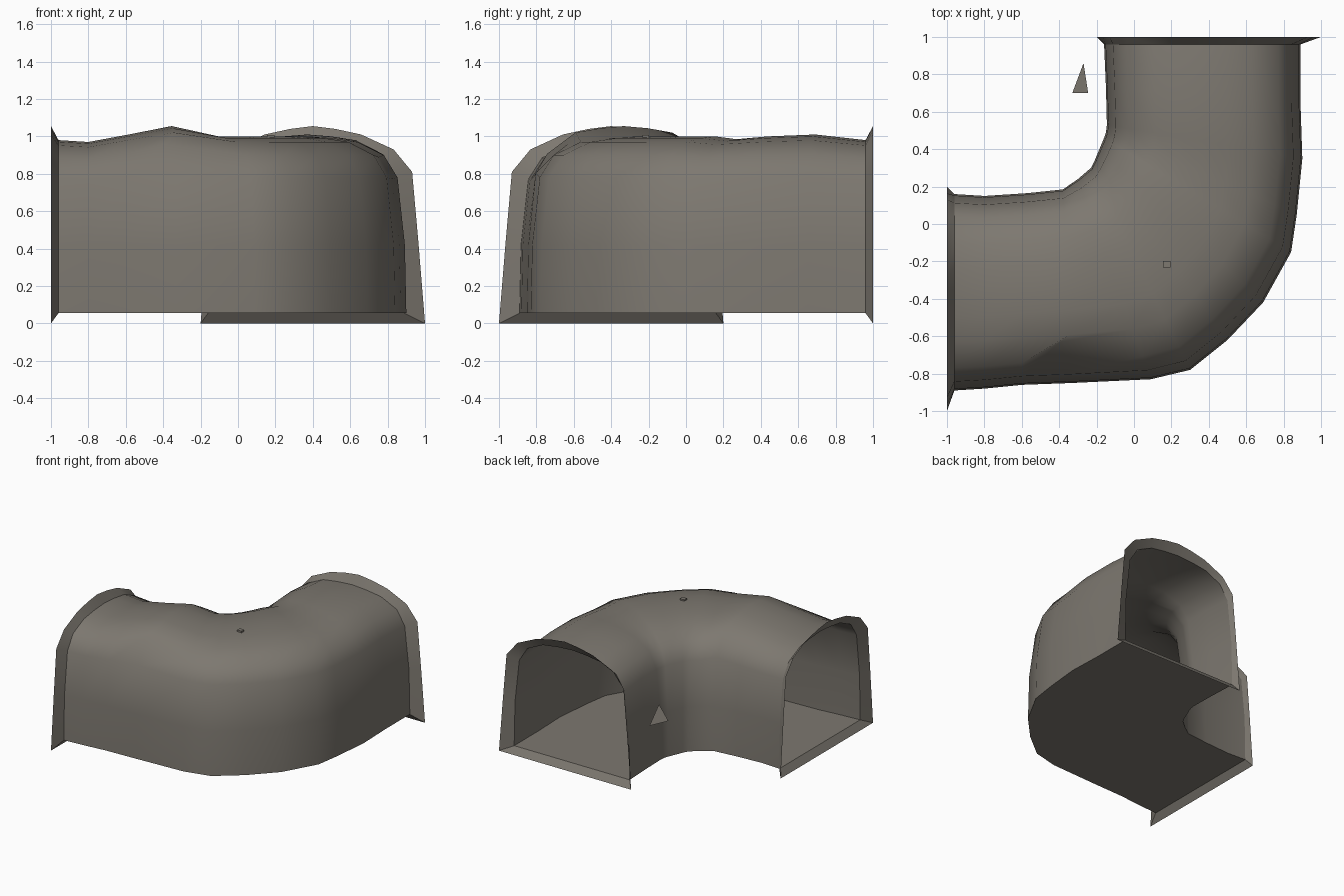
import bpy, math

if "Cube" in bpy.data.objects:
    bpy.data.objects.remove(bpy.data.objects["Cube"])

rock = bpy.data.materials.new("grey_brown_rock")
rock.diffuse_color = (0.205, 0.188, 0.162, 1)
rock.use_nodes = True
rock.node_tree.nodes["Principled BSDF"].inputs["Base Color"].default_value = rock.diffuse_color


def make(name, verts, faces, smooth=False):
    me = bpy.data.meshes.new(name)
    me.from_pydata(verts, [], faces)
    me.validate()
    me.materials.append(rock)
    ob = bpy.data.objects.new(name, me)
    bpy.context.collection.objects.link(ob)
    if smooth:
        bpy.ops.object.select_all(action='DESELECT')
        ob.select_set(True)
        bpy.context.view_layer.objects.active = ob
        bpy.ops.object.shade_smooth_by_angle(angle=math.radians(40))
    return ob


def section(inner, outer, half):
    """Arch between two floor points; half = (lateral fraction, z) from wall foot to crown."""
    arch = [(-u, z) for u, z in half] + [(u, z) for u, z in reversed(half[:-1])]
    cx, cy = (inner[0] + outer[0]) / 2, (inner[1] + outer[1]) / 2
    dx, dy = (outer[0] - inner[0]) / 2, (outer[1] - inner[1]) / 2
    return [(cx + dx * u, cy + dy * u, z) for u, z in arch]


def loft(rings):
    """Quads joining successive arches, normals outward."""
    n = len(rings[0])
    faces = [(a * n + i, a * n + i + 1, (a + 1) * n + i + 1, (a + 1) * n + i)
             for a in range(len(rings) - 1) for i in range(n - 1)]
    return [p for r in rings for p in r], [f[::-1] for f in faces]


# Bend stations: inner floor point, outer floor point, crown height
stations = [
    ((-.96, .16), (-.96, -.89), .98), ((-.80, .15), (-.80, -.88), .97),
    ((-.57, .165), (-.60, -.86), 1.01), ((-.38, .185), (-.33, -.85), 1.055),
    ((-.30, .24), (.09, -.83), 1.0), ((-.23, .30), (.30, -.78), 1.0),
    ((-.21, .34), (.50, -.62), 1.0), ((-.185, .40), (.69, -.42), 1.0),
    ((-.16, .46), (.84, -.15), 1.0), ((-.15, .49), (.87, .05), .985),
    ((-.145, .53), (.90, .35), 1.0), ((-.15, .73), (.89, .65), 1.01),
    ((-.16, .96), (.89, .96), .98)]
half = [(1, .055), (.985, .42), (.91, .78), (.77, .90), (.5, .97), (.25, .99), (0, 1)]
rings = []
for inner, outer, top in stations:
    h = [(u, z if z < .5 else z * (1 + (top - 1) * (z - .5) / .5)) for u, z in half]
    rings.append(section(inner, outer, h))

# Dent in the outer shoulder
x, y, z = rings[3][9]
rings[3][9] = (x - .06, y + .10, z + .02)

# Tunnel shell
make("tunnel_shell", *loft(rings), smooth=True)

# Floor slab surface, one strip per station
n = len(stations)
floor_pts = [(*s[0], .055) for s in stations] + [(*s[1], .055) for s in stations]
make("floor", floor_pts, [(i, n + i, n + i + 1, i + 1) for i in range(n - 1)])

# Flared rims at both openings, including the sloping sill
rim = [(1, 0), (.94, .44), (.885, .81), (.72, .93), (.43, 1.01), (.2, 1.04), (0, 1.055)]
for name, a, b, ring, flip in (("left_rim", (-1, .2), (-1, -1), rings[0], False),
                               ("back_rim", (-.2, 1), (1, 1), rings[-1], True)):
    outer_ring = section(a, b, rim)
    pair = [ring, outer_ring] if flip else [outer_ring, ring]
    verts, faces = loft(pair)
    m = len(ring)
    faces.append((0, m - 1, 2 * m - 1, m)[::-1])
    make(name, verts, faces, smooth=True)

# Loose rock shard beside the inner wall
make("rock_shard", [(-.27, .86, .49), (-.33, .70, .485), (-.245, .70, .60)], [(0, 1, 2)])

# Small stone on the roof
bpy.ops.mesh.primitive_cube_add(size=1, location=(.175, -.215, .995))
stone = bpy.context.object
stone.name = "roof_stone"
stone.scale = (.04, .035, .025)
stone.data.materials.append(rock)
